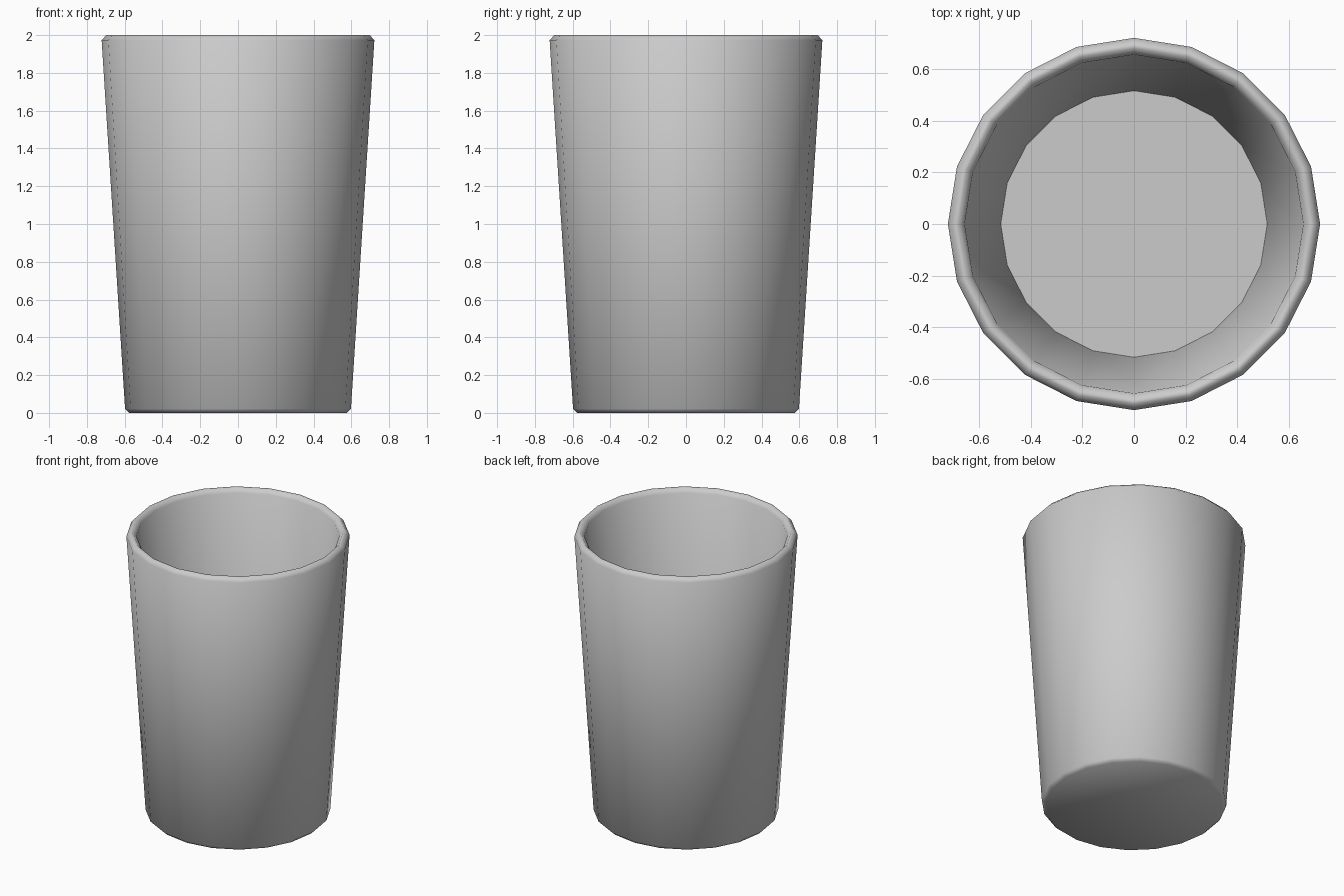
import bpy, bmesh, math

if "Cube" in bpy.data.objects:
    bpy.data.objects.remove(bpy.data.objects["Cube"])

SIDES = 20

# Cup cross-section (radius, z): under-edge, outer wall, rounded rim, inner wall, floor
profile = [(0.575, 0.0), (0.598, 0.022), (0.722, 1.973), (0.698, 2.0),
           (0.682, 2.0), (0.657, 1.973), (0.517, 0.08)]

bm = bmesh.new()
rings = []
for r, z in profile:
    rings.append([bm.verts.new((r * math.cos(2 * math.pi * i / SIDES),
                                r * math.sin(2 * math.pi * i / SIDES), z))
                  for i in range(SIDES)])

# Walls and rim
for a, b in zip(rings, rings[1:]):
    for i in range(SIDES):
        j = (i + 1) % SIDES
        bm.faces.new((a[i], a[j], b[j], b[i]))

# Underside and inner floor
bm.faces.new(rings[0][::-1])
bm.faces.new(rings[-1])
bmesh.ops.recalc_face_normals(bm, faces=bm.faces)

mesh = bpy.data.meshes.new("cup")
bm.to_mesh(mesh)
bm.free()
cup = bpy.data.objects.new("cup", mesh)
bpy.context.collection.objects.link(cup)

# Smooth walls with a crisp inner floor edge
bpy.context.view_layer.objects.active = cup
cup.select_set(True)
bpy.ops.object.shade_smooth_by_angle(angle=math.radians(60))
